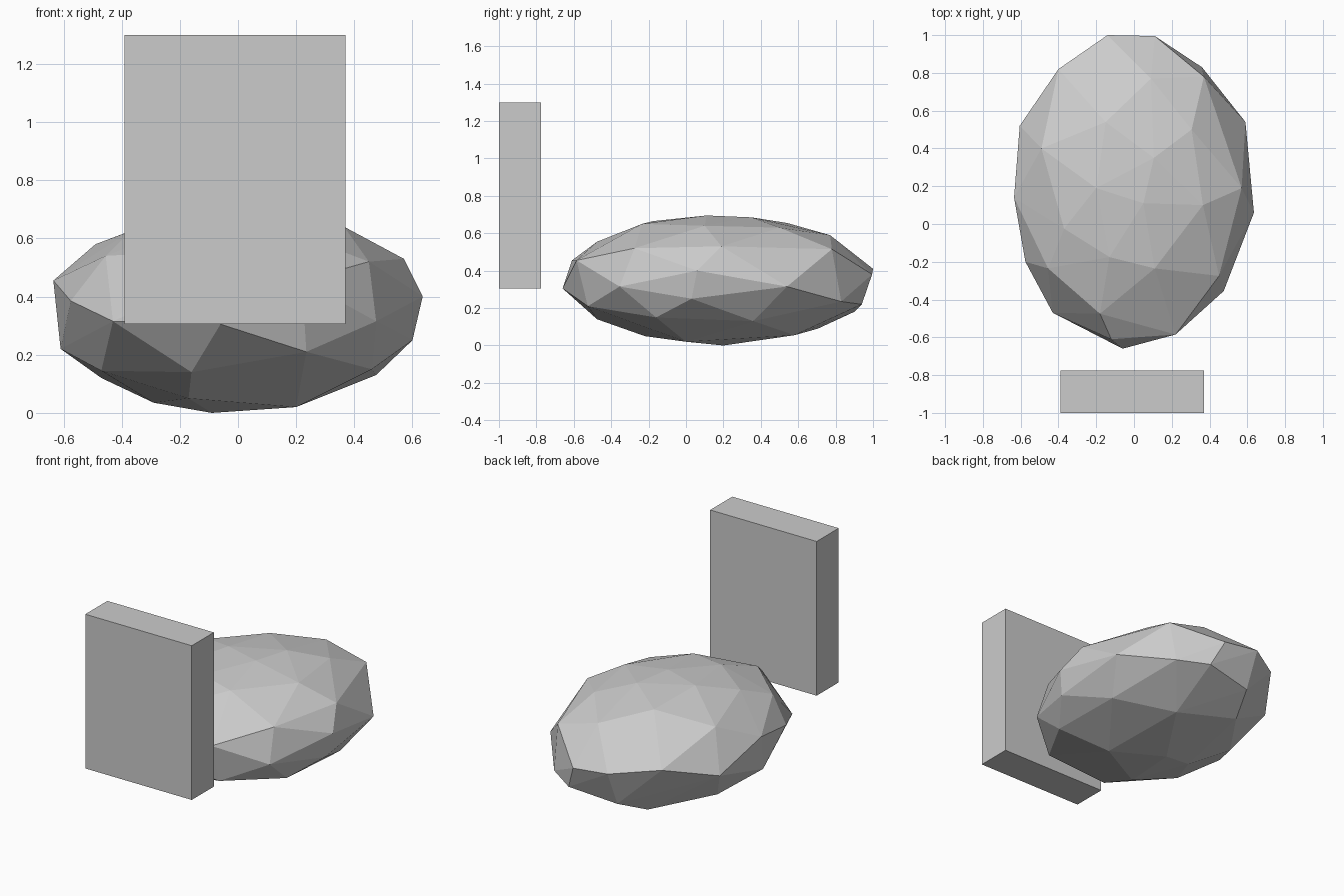
import bpy, bmesh


def make_object(name, bm):
    mesh = bpy.data.meshes.new(name)
    bmesh.ops.recalc_face_normals(bm, faces=bm.faces)
    bm.to_mesh(mesh)
    bm.free()
    obj = bpy.data.objects.new(name, mesh)
    bpy.context.collection.objects.link(obj)
    return obj


def box(name, low, high):
    bm = bmesh.new()
    bmesh.ops.create_cube(bm, size=1)
    for v in bm.verts:
        v.co = [(a + b) / 2 + c * (b - a) for a, b, c in zip(low, high, v.co)]
    return make_object(name, bm)


def faceted_stone(name, *tiers):
    """Convex stone stretched over the corner points of its tiers."""
    bm = bmesh.new()
    for tier in tiers:
        for p in tier:
            bm.verts.new(p)
    hull = bmesh.ops.convex_hull(bm, input=bm.verts)
    loose = {g for g in hull["geom_interior"] + hull["geom_unused"]
             if isinstance(g, bmesh.types.BMVert)}
    bmesh.ops.delete(bm, geom=list(loose), context='VERTS')
    return make_object(name, bm)


# upright slab
box("slab", (-0.39, -1.0, 0.305), (0.37, -0.775, 1.30))

# crown, shoulder, girdle and underside corners of the stone
crown = [(0.05, 0.11, 0.695), (-0.20, 0.19, 0.69), (0.105, 0.35, 0.685),
         (-0.15, 0.54, 0.655), (0.305, 0.50, 0.63), (0.365, 0.10, 0.64),
         (0.11, -0.235, 0.65), (-0.13, -0.175, 0.665), (-0.37, -0.025, 0.625)]
shoulder = [(0.09, 0.77, 0.59), (0.37, 0.78, 0.515), (0.57, 0.19, 0.53),
            (0.45, -0.275, 0.52), (0.22, -0.585, 0.455), (-0.12, -0.61, 0.455),
            (-0.18, -0.475, 0.555), (-0.455, -0.235, 0.54), (-0.49, 0.40, 0.58)]
girdle = [(-0.14, 1.0, 0.41), (0.11, 0.995, 0.38), (0.36, 0.83, 0.235),
          (0.59, 0.54, 0.315), (0.635, 0.06, 0.40), (0.475, -0.355, 0.315),
          (-0.06, -0.66, 0.305), (-0.43, -0.47, 0.315), (-0.575, -0.20, 0.385),
          (-0.635, 0.14, 0.455), (-0.605, 0.52, 0.34), (-0.40, 0.82, 0.435)]
underside = [(0.18, 0.94, 0.22), (-0.14, 0.90, 0.18), (-0.22, 0.705, 0.09),
             (-0.47, 0.35, 0.12), (-0.61, 0.085, 0.22), (-0.47, -0.15, 0.145),
             (-0.16, -0.475, 0.14), (0.235, -0.525, 0.21), (0.46, -0.16, 0.15),
             (0.60, 0.03, 0.25), (0.475, 0.36, 0.13), (0.15, 0.58, 0.055),
             (0.20, 0.0, 0.02), (-0.09, 0.20, 0.0), (-0.29, 0.17, 0.035),
             (-0.17, -0.22, 0.05)]
faceted_stone("stone", crown, shoulder, girdle, underside)
